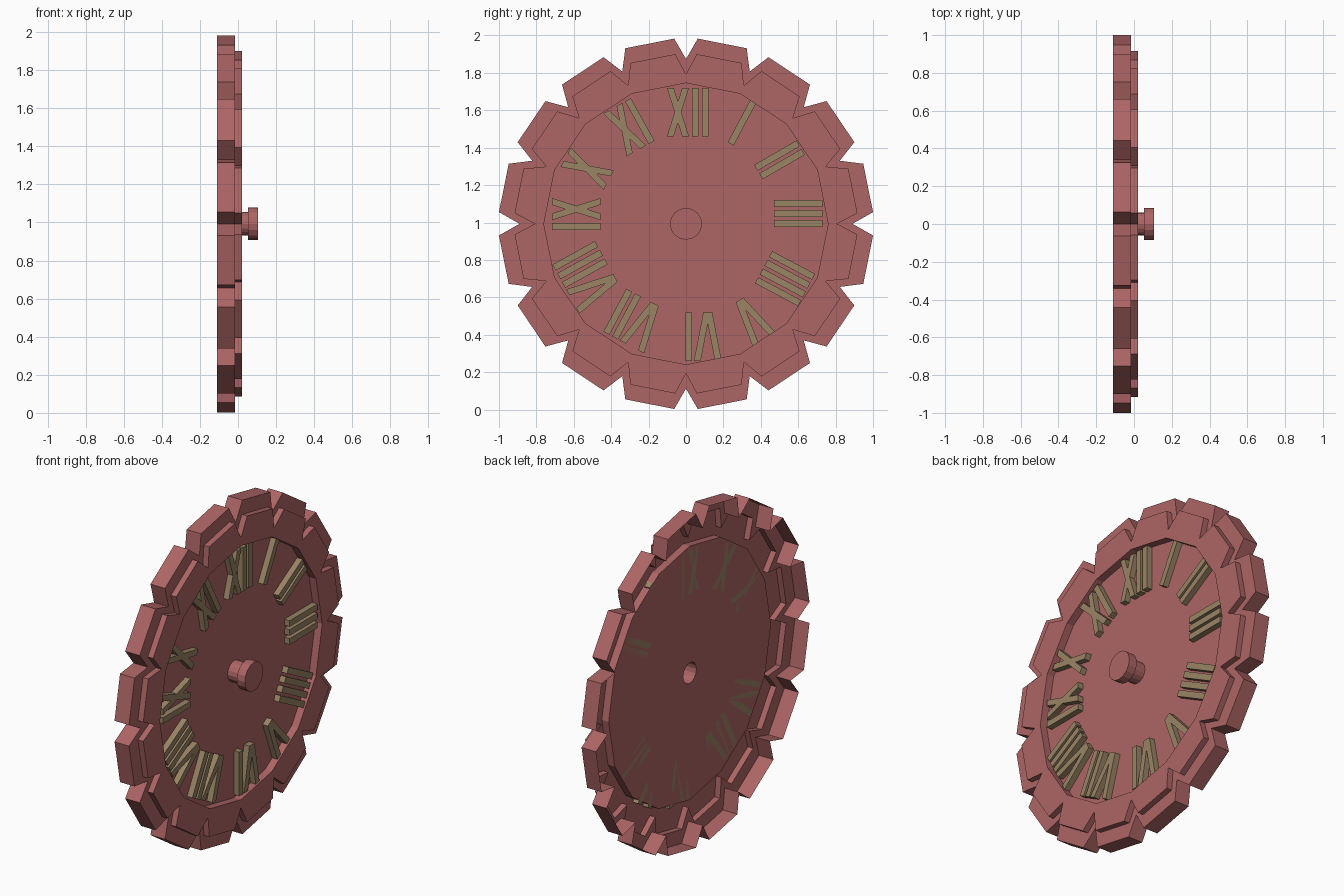
import bpy, bmesh, math
from mathutils import Matrix, Vector

if "Cube" in bpy.data.objects:
    bpy.data.objects.remove(bpy.data.objects["Cube"])

CZ, SZ, N = 0.993, 0.99, 16       # dial centre height, slight squash, teeth
STEP = 2 * math.pi / N


def material(name, rgb):
    m = bpy.data.materials.new(name)
    m.diffuse_color = (*rgb, 1)
    m.use_nodes = True
    m.node_tree.nodes["Principled BSDF"].inputs["Base Color"].default_value = m.diffuse_color
    return m


red = material("red", (0.42, 0.13, 0.13))
tan = material("tan", (0.32, 0.23, 0.13))


def finish(bm, name, mat):
    me = bpy.data.meshes.new(name)
    bm.to_mesh(me)
    bm.free()
    me.materials.append(mat)
    ob = bpy.data.objects.new(name, me)
    bpy.context.collection.objects.link(ob)
    return ob


def polar(r, a):
    return r * math.sin(a), r * math.cos(a)


def gear(corner, notch):
    # three points per tooth: notch bottom, then two tooth corners
    off = math.radians(3.6)
    pts = []
    for k in range(N):
        a = k * STEP
        pts += [polar(notch, a), polar(corner, a + off), polar(corner, a + STEP - off)]
    return pts


def polygon(r, split=1):
    pts = []
    for k in range(N):
        p, q = Vector(polar(r, k * STEP)), Vector(polar(r, (k + 1) * STEP))
        ts = (0, 0.16, 0.84) if split == 3 else (0,)
        pts += [tuple(p.lerp(q, t)) for t in ts]
    return pts


def loft(name, loops, cap=False):
    # skin a list of (x, outline) loops into one open sheet
    bm = bmesh.new()
    rings = [[bm.verts.new((x, y, CZ + SZ * z)) for y, z in pts] for x, pts in loops]
    for a, b in zip(rings, rings[1:]):
        n = len(a)
        for i in range(n):
            j = (i + 1) % n
            bm.faces.new((a[j], a[i], b[i], b[j]))
    if cap:
        bm.faces.new(rings[-1][::-1])
    return finish(bm, name, red)


# Stepped scalloped rim, open at the back
loft("scalloped_rim", [
    (-0.11, gear(1.002, 0.89)), (-0.015, gear(1.002, 0.89)),
    (-0.015, gear(0.918, 0.808)), (0.02, gear(0.918, 0.808)),
    (0.02, polygon(0.76, 3)), (-0.025, polygon(0.76, 3))])

# Recessed dial sheet running into the hollow centre knob
loft("dial_and_knob", [
    (-0.025, polygon(0.76)), (-0.025, polygon(0.062)), (0.052, polygon(0.062)),
    (0.052, polygon(0.086)), (0.105, polygon(0.086))], cap=True)

# Hour marks made of straight raised bars: (bottom x, top x) per stroke
STROKES = {"I": [(0, 0)], "V": [(-0.006, -0.056), (0.006, 0.056)],
           "X": [(-0.041, 0.041), (0.041, -0.041)]}
ADVANCE = {"I": 0.053, "V": 0.15, "X": 0.132}
H, W = 0.13, 0.018


def hour_mark(index, marks, y, z, angle):
    bm = bmesh.new()
    rot = Matrix.Rotation(-math.radians(angle), 2)
    u = -sum(ADVANCE[m] for m in marks) / 2
    for m in marks:
        mid = u + ADVANCE[m] / 2
        u += ADVANCE[m]
        for lo, hi in STROKES[m]:
            quad = [(mid + lo - W, -H), (mid + lo + W, -H), (mid + hi + W, H), (mid + hi - W, H)]
            vs = []
            for p in quad:
                v = rot @ Vector(p)
                vs.append(bm.verts.new((-0.025, y + v.x, z + v.y)))
            f = bm.faces.new(vs)
            ex = bmesh.ops.extrude_face_region(bm, geom=[f], use_keep_orig=True)["geom"]
            bmesh.ops.translate(bm, vec=(0.035, 0, 0),
                                verts=[g for g in ex if isinstance(g, bmesh.types.BMVert)])
    bmesh.ops.recalc_face_normals(bm, faces=bm.faces)
    finish(bm, f"hour_mark_{index}", tan)


for i, args in enumerate([
        ("I", 0.30, 1.535, 28), ("II", 0.50, 1.335, 60), ("III", 0.60, 1.048, 90),
        ("IIII", 0.53, 0.70, 118), ("V", 0.355, 0.475, 148), ("VI", 0.09, 0.39, 180),
        ("VII", -0.275, 0.475, 208), ("VIII", -0.53, 0.71, 241), ("IX", -0.587, 1.045, 270),
        ("X", -0.528, 1.288, 298), ("XI", -0.305, 1.51, 331), ("XII", 0.01, 1.59, 0)], 1):
    hour_mark(i, *args)
